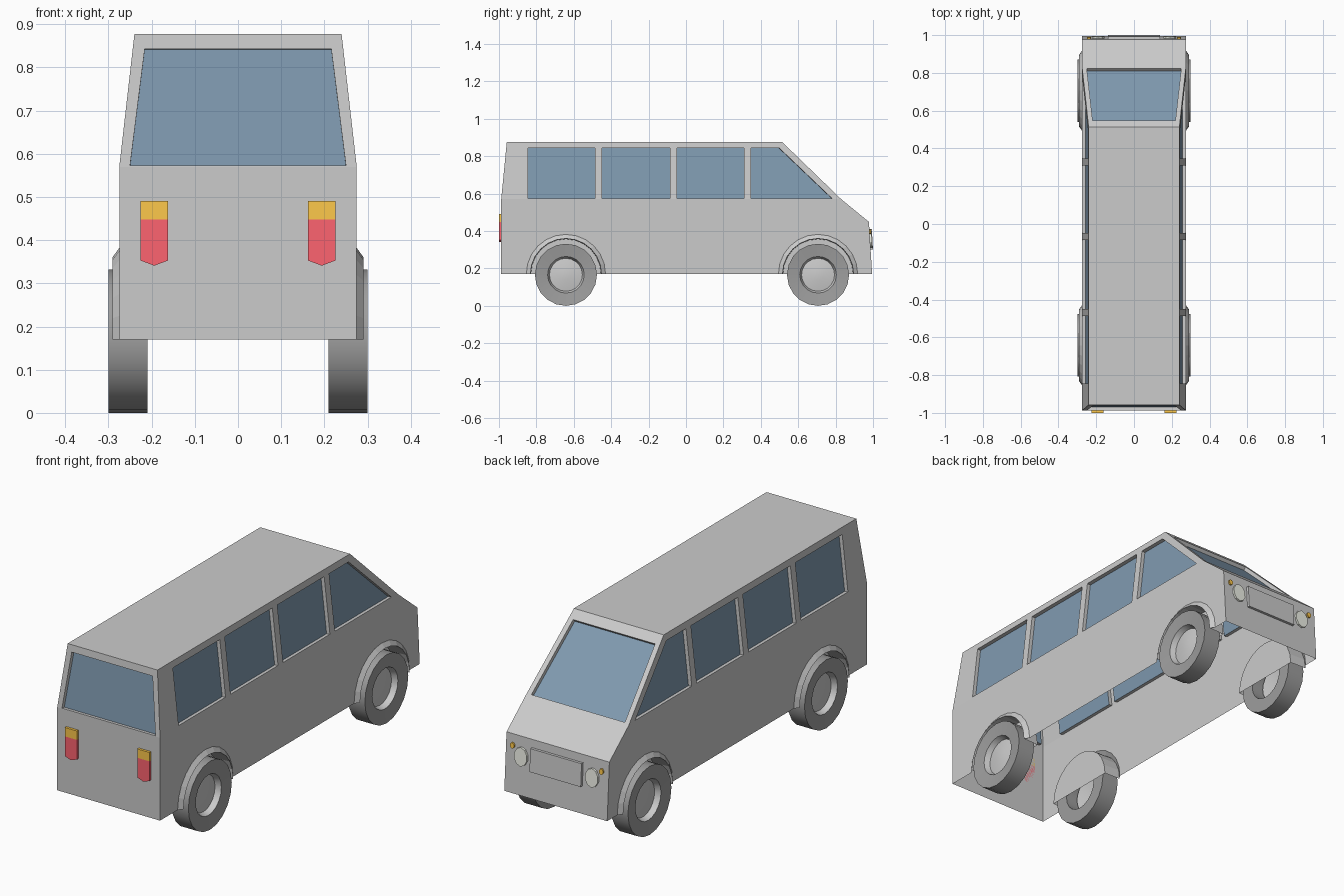
import bpy, bmesh, math
from mathutils import Vector
from mathutils.geometry import normal

if "Cube" in bpy.data.objects:
    bpy.data.objects.remove(bpy.data.objects["Cube"])

BOT, BELT, ROOF = 0.17, 0.57, 0.877
WHEELS = (-0.642, 0.706)
GLASS = (0.216, 0.324, 0.437, 1)
AMBER = (0.99, 0.58, 0.07, 1)
CENTRE = Vector((0, 0, 0.5))


def make(name, faces, color=None, recalc=False, smooth=False):
    bm = bmesh.new()
    for f in faces:
        bm.faces.new([bm.verts.new(p) for p in f])
    bmesh.ops.remove_doubles(bm, verts=bm.verts[:], dist=1e-5)
    if recalc:
        bmesh.ops.recalc_face_normals(bm, faces=bm.faces[:])
    me = bpy.data.meshes.new(name)
    bm.to_mesh(me)
    bm.free()
    ob = bpy.data.objects.new(name, me)
    bpy.context.collection.objects.link(ob)
    if color:
        mat = bpy.data.materials.new(name)
        mat.diffuse_color = color
        mat.use_nodes = True
        mat.node_tree.nodes["Principled BSDF"].inputs["Base Color"].default_value = mat.diffuse_color
        me.materials.append(mat)
    if smooth:
        bpy.ops.object.select_all(action='DESELECT')
        ob.select_set(True)
        bpy.context.view_layer.objects.active = ob
        bpy.ops.object.shade_smooth_by_angle(angle=math.radians(30))
    return ob


def facing(pts, ref, away=False):
    """Order a face so that it looks towards (or away from) a point."""
    pts = [Vector(p) for p in pts]
    mid = sum(pts, Vector()) / len(pts)
    d = normal(pts).dot(Vector(ref) - mid)
    return pts[::-1] if (d < 0) != away else pts


body, glass = [], []


def window(outer, hole, depth=0.018):
    """Panel with a hole, a reveal and a recessed pane."""
    hole = facing(hole, CENTRE, True)
    outer = [Vector(p) for p in outer]
    outer = [min(outer, key=lambda o: (o - h).length) for h in hole]
    inner = [h - normal(hole) * depth for h in hole]
    mid = sum(hole, Vector()) / 4
    for i in range(4):
        j = (i + 1) % 4
        body.append(facing([outer[i], outer[j], hole[j], hole[i]], CENTRE, True))
        body.append(facing([hole[i], hole[j], inner[j], inner[i]], mid))
    glass.append(inner)


def up(z):
    return (z - BELT) / (ROOF - BELT)


def half_width(z):
    return 0.275 - 0.035 * max(0, up(z))


def rear_y(z):
    return -0.988 + 0.03 * max(0, up(z))


def pillar_y(z):
    return 0.83 - 0.317 * up(z)


def nose_y(z):
    return 0.995 - 0.017 * (z - BOT) / 0.279


def arc(cy, r, n=12):
    return [(cy - r * math.cos(math.pi * i / n), BOT + r * math.sin(math.pi * i / n))
            for i in range(n + 1)]


# body sides with wheel cut-outs and four windows each
NOSE = 0.449
bays = [(rear_y, lambda z: -0.468, -0.845, -0.487, -0.487),
        (lambda z: -0.468, lambda z: -0.067, -0.449, -0.086, -0.086),
        (lambda z: -0.067, lambda z: 0.329, -0.048, 0.31, 0.31),
        (lambda z: 0.329, pillar_y, 0.348, 0.78, 0.497)]
for s in (1, -1):
    def side(y, z):
        return (s * half_width(z), y, z)
    outline = [(rear_y(BOT), BOT)]
    for cy in WHEELS:
        outline += arc(cy, 0.212)
    outline += [(nose_y(BOT), BOT), (nose_y(NOSE), NOSE), (0.83, BELT), (rear_y(BELT), BELT)]
    body.append(facing([side(*p) for p in outline], (s * 5, 0, 0.4)))
    for lo, hi, a, b, c in bays:
        window([side(lo(BELT), BELT), side(hi(BELT), BELT), side(hi(ROOF), ROOF), side(lo(ROOF), ROOF)],
               [side(a, 0.575), side(b, 0.575), side(c, 0.845), side(a, 0.845)])


# cross panels: tail, bonnet, nose and roof
def across(y, z):
    return [(-half_width(z), y, z), (half_width(z), y, z)]


for a, b in (((rear_y(BOT), BOT), (rear_y(BELT), BELT)),
             ((nose_y(BOT), BOT), (nose_y(NOSE), NOSE)),
             ((nose_y(NOSE), NOSE), (0.83, BELT)),
             ((pillar_y(ROOF), ROOF), (rear_y(ROOF), ROOF))):
    body.append(facing(across(*a) + across(*b)[::-1], CENTRE, True))

# rear window and windscreen
for fy, z0, z1, w0, w1 in ((rear_y, 0.573, 0.843, 0.25, 0.216),
                           (pillar_y, 0.576, 0.842, 0.25, 0.219)):
    window(across(fy(BELT), BELT) + across(fy(ROOF), ROOF)[::-1],
           [(-w0, fy(z0), z0), (w0, fy(z0), z0), (w1, fy(z1), z1), (-w1, fy(z1), z1)])

make("body", body)
make("windows", glass, GLASS)

# wheel arches: flared lip, inner wall and closing half disc
arches = []
for s in (1, -1):
    for cy in WHEELS:
        rings = [[(s * x, y, z) for y, z in arc(cy, r)]
                 for r, x in ((0.212, 0.275), (0.19, 0.291), (0.187, 0.205))]
        for k, (p, q) in enumerate(zip(rings, rings[1:])):
            ref = (s * 5, cy, BOT) if k == 0 else (s * 0.25, cy, BOT)
            for i in range(len(p) - 1):
                arches.append(facing([p[i], p[i + 1], q[i + 1], q[i]], ref))
        arches.append(facing(rings[2], (s * 5, cy, BOT)))
make("wheel_arches", arches)


# wheels
def ring(s, cy, r, x, n=20):
    return [(s * x, cy + r * math.sin(2 * math.pi * i / n), 0.166 - r * math.cos(2 * math.pi * i / n))
            for i in range(n)]


def band(p, q):
    n = len(p)
    return [[p[i], p[(i + 1) % n], q[(i + 1) % n], q[i]] for i in range(n)]


tyres, rims = [], []
for s in (1, -1):
    for cy in WHEELS:
        t = [ring(s, cy, r, x) for r, x in ((0.098, 0.21), (0.166, 0.21), (0.166, 0.3), (0.098, 0.292))]
        for i in range(4):
            tyres += band(t[i], t[(i + 1) % 4])
        d = [ring(s, cy, r, x) for r, x in ((0.098, 0.292), (0.088, 0.265), (0.03, 0.275))]
        for f in band(d[0], d[1]) + band(d[1], d[2]) + [d[2]]:
            rims.append(facing(f, (s * 5, cy, 0.166)))
make("tyres", tyres, (0.34, 0.34, 0.34, 1), recalc=True, smooth=True)
make("wheel_rims", rims, smooth=True)


# lamps and grille: thin raised plates on the nose and tail
def plate(outlines, fy, depth):
    faces = []
    for pts in outlines:
        a = [(x, fy(z), z) for x, z in pts]
        b = [(x, fy(z) + depth, z) for x, z in pts]
        faces += band(a, b) + [a, b]
    return faces


def oval(cx, cz, rx, rz, n):
    return [(cx + rx * math.cos(2 * math.pi * (i + 0.5) / n),
             cz + rz * math.sin(2 * math.pi * (i + 0.5) / n)) for i in range(n)]


def both(pts):
    return [[(s * x, z) for x, z in pts] for s in (1, -1)]


red = [(0.162, 0.448), (0.162, 0.353), (0.194, 0.341), (0.226, 0.353), (0.226, 0.448)]
amber = [(0.162, 0.448), (0.226, 0.448), (0.226, 0.491), (0.162, 0.491)]
grille = [(-0.137, 0.3), (0.137, 0.3), (0.137, 0.41), (-0.137, 0.41)]
make("tail_lamps", plate(both(red), rear_y, -0.012), (0.99, 0.126, 0.16, 1), recalc=True)
make("rear_indicators", plate(both(amber), rear_y, -0.012), AMBER, recalc=True)
make("grille", plate([grille], nose_y, 0.013), recalc=True)
make("headlamps", plate(both(oval(0.19, 0.355, 0.035, 0.045, 10)), nose_y, 0.01),
     (0.86, 0.88, 0.8, 1), recalc=True)
make("front_indicators", plate(both(oval(0.238, 0.396, 0.011, 0.014, 8)), nose_y, 0.008),
     AMBER, recalc=True)
